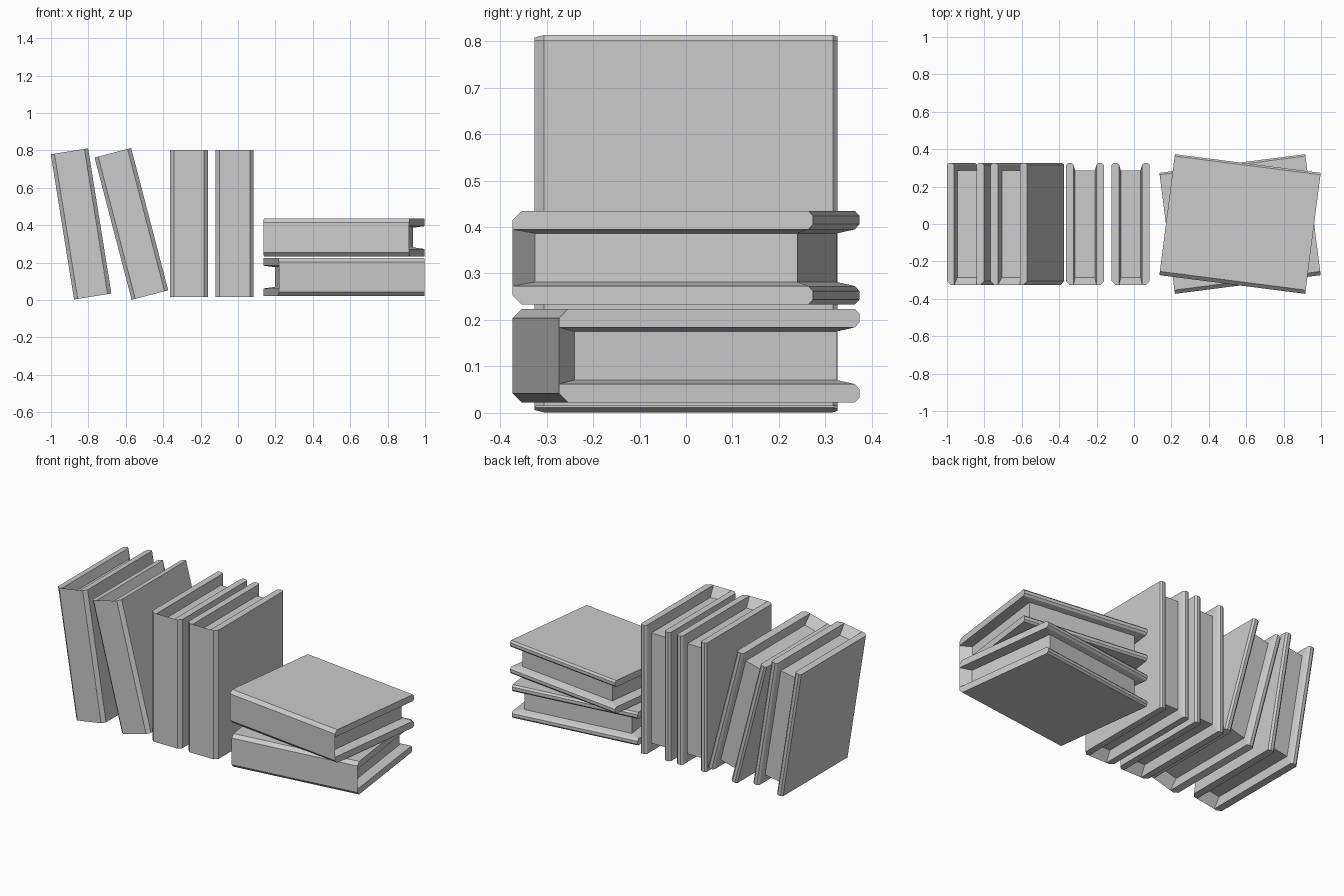
import bpy, bmesh
from math import radians
from mathutils import Matrix

if "Cube" in bpy.data.objects:
    bpy.data.objects.remove(bpy.data.objects["Cube"])

# Book dimensions (half sizes): thickness X, depth Y, height Z
T, D, H = 0.101, 0.326, 0.393
RIM = 0.061                           # inner edge of the cover
PX, PY, PZ = 0.0525, 0.285, 0.336     # page block


def make_book_mesh():
    """One quarter of a standing book (spine at -y), mirrored in x and z."""
    bm = bmesh.new()

    def face(*pts):
        bm.faces.new([bm.verts.new(p) for p in pts])

    # Outline of half the cover, from spine centre to fore-edge lip
    prof = [(0, -D), (T - 0.02, -D), (T, -D + 0.02), (T, D - 0.01),
            (T - 0.011, D), (RIM + 0.011, D), (RIM, D - 0.01)]

    # Spine
    face((0, -D, 0), (T - 0.02, -D, 0), (T - 0.02, -D, H), (RIM, -D, H), (0, -D, H))
    # Cover sides
    for a, b in zip(prof[1:], prof[2:]):
        face((*a, 0), (*b, 0), (*b, H), (*a, H))
    # Cover end
    face((RIM, -D, H), *[(x, y, H) for x, y in prof[1:]])
    # Sloped inner faces of cover and spine
    lip = D - 0.01
    face((RIM, -D, H), (RIM, lip, H), (PX, PY, PZ), (PX, -PY, PZ))
    face((RIM, lip, H), (RIM, lip, 0), (PX, PY, 0), (PX, PY, PZ))
    face((0, -D, H), (RIM, -D, H), (PX, -PY, PZ), (0, -PY, PZ))
    # Page block end and fore-edge
    face((0, -PY, PZ), (PX, -PY, PZ), (PX, PY, PZ), (0, PY, PZ))
    face((0, PY, PZ), (PX, PY, PZ), (PX, PY, 0), (0, PY, 0))

    for axis in 'XZ':
        bmesh.ops.mirror(bm, geom=bm.verts[:] + bm.edges[:] + bm.faces[:],
                         matrix=Matrix.Identity(4), merge_dist=0.0001, axis=axis)
    bmesh.ops.remove_doubles(bm, verts=bm.verts[:], dist=0.0001)
    bmesh.ops.recalc_face_normals(bm, faces=bm.faces[:])
    bmesh.ops.dissolve_limit(bm, angle_limit=radians(0.5),
                             verts=bm.verts[:], edges=bm.edges[:])
    bmesh.ops.recalc_face_normals(bm, faces=bm.faces[:])
    mesh = bpy.data.meshes.new("book")
    bm.to_mesh(mesh)
    bm.free()
    return mesh


# name, x, z, tilt about y, yaw about z
BOOKS = [
    ("leaning_book_left", -0.839, 0.407, -9.1, 0),
    ("leaning_book_right", -0.570, 0.407, -14.6, 0),
    ("upright_book_left", -0.262, 0.408, 0, 0),
    ("upright_book_right", -0.018, 0.408, 0, 0),
    ("stacked_book_lower", 0.567, 0.123, 90, 7.3),
    ("stacked_book_upper", 0.567, 0.334, 90, -7.3),
]

mesh = make_book_mesh()
for name, x, z, tilt, yaw in BOOKS:
    ob = bpy.data.objects.new(name, mesh)
    ob.location = (x, 0, z)
    ob.rotation_euler = (0, radians(tilt), radians(yaw))
    bpy.context.collection.objects.link(ob)
